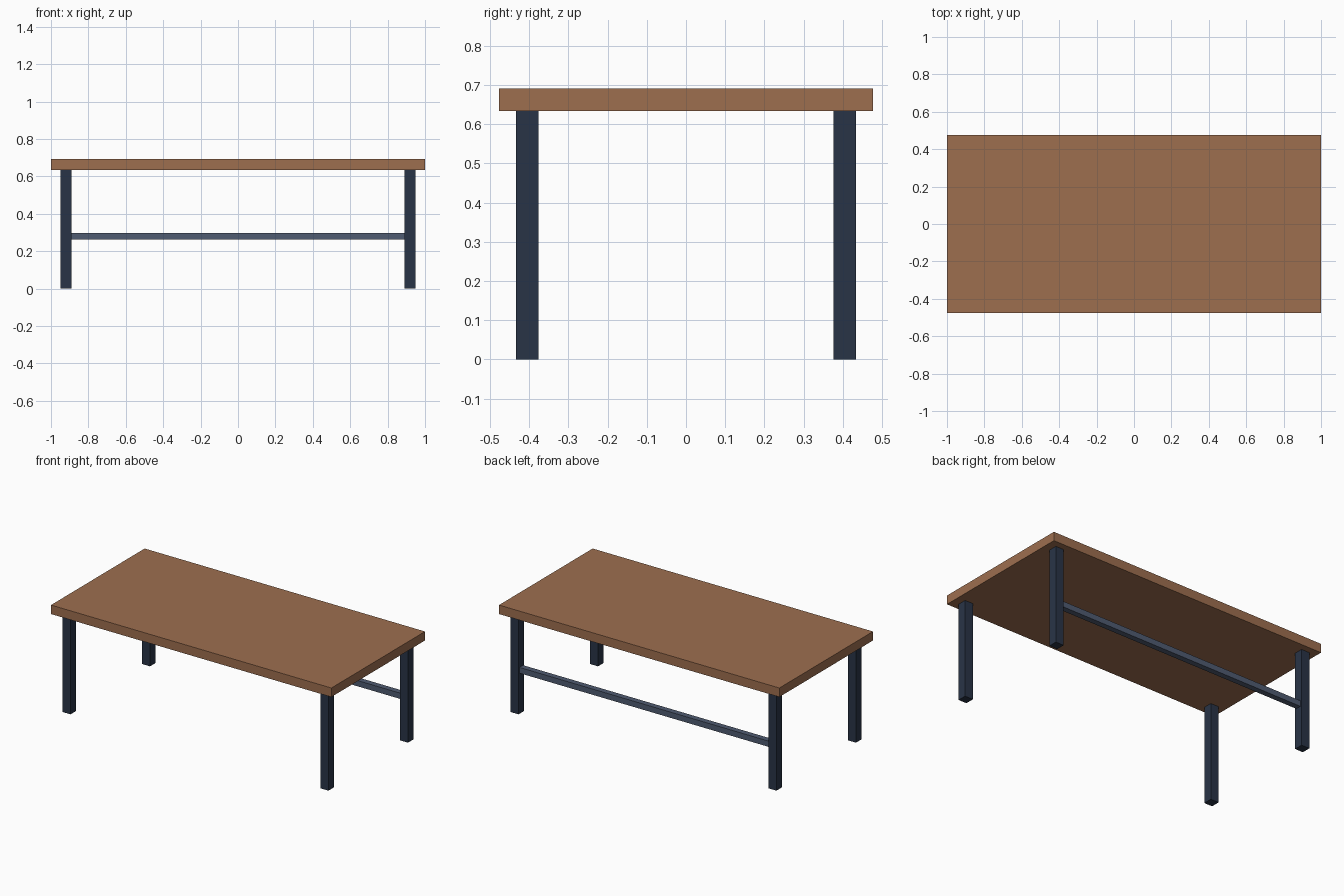
import bpy

if "Cube" in bpy.data.objects:
    bpy.data.objects.remove(bpy.data.objects["Cube"])


def material(name, rgb):
    # 0-255 display colour to linear
    mat = bpy.data.materials.new(name)
    mat.diffuse_color = [(c / 255) ** 2.2 for c in rgb] + [1.0]
    mat.use_nodes = True
    mat.node_tree.nodes["Principled BSDF"].inputs["Base Color"].default_value = mat.diffuse_color
    return mat


def box(name, center, size, mat):
    bpy.ops.mesh.primitive_cube_add(size=1, location=center)
    obj = bpy.context.object
    obj.name = name
    obj.scale = size
    bpy.ops.object.transform_apply(location=False, rotation=False, scale=True)
    obj.data.materials.append(mat)
    return obj


wood = material("wood", (156, 110, 80))
dark_metal = material("dark_metal", (45, 55, 72))
rail_metal = material("rail_metal", (80, 91, 112))

TOP, UNDER = 0.692, 0.634    # tabletop heights
LEG = 0.058                  # leg thickness
LEG_X, LEG_Y = 0.92, 0.405   # leg centres

# Tabletop slab
box("tabletop", (0, 0, (TOP + UNDER) / 2), (2, 0.954, TOP - UNDER), wood)

# Four square legs
for sx, side in ((-1, "left"), (1, "right")):
    for sy, end in ((-1, "front"), (1, "back")):
        box(f"{end}_{side}_leg", (sx * LEG_X, sy * LEG_Y, UNDER / 2),
            (LEG, LEG, UNDER), dark_metal)

# Single stretcher between the back legs
box("back_stretcher", (0, LEG_Y, 0.28),
    (2 * LEG_X - LEG, 0.037, 0.037), rail_metal)
